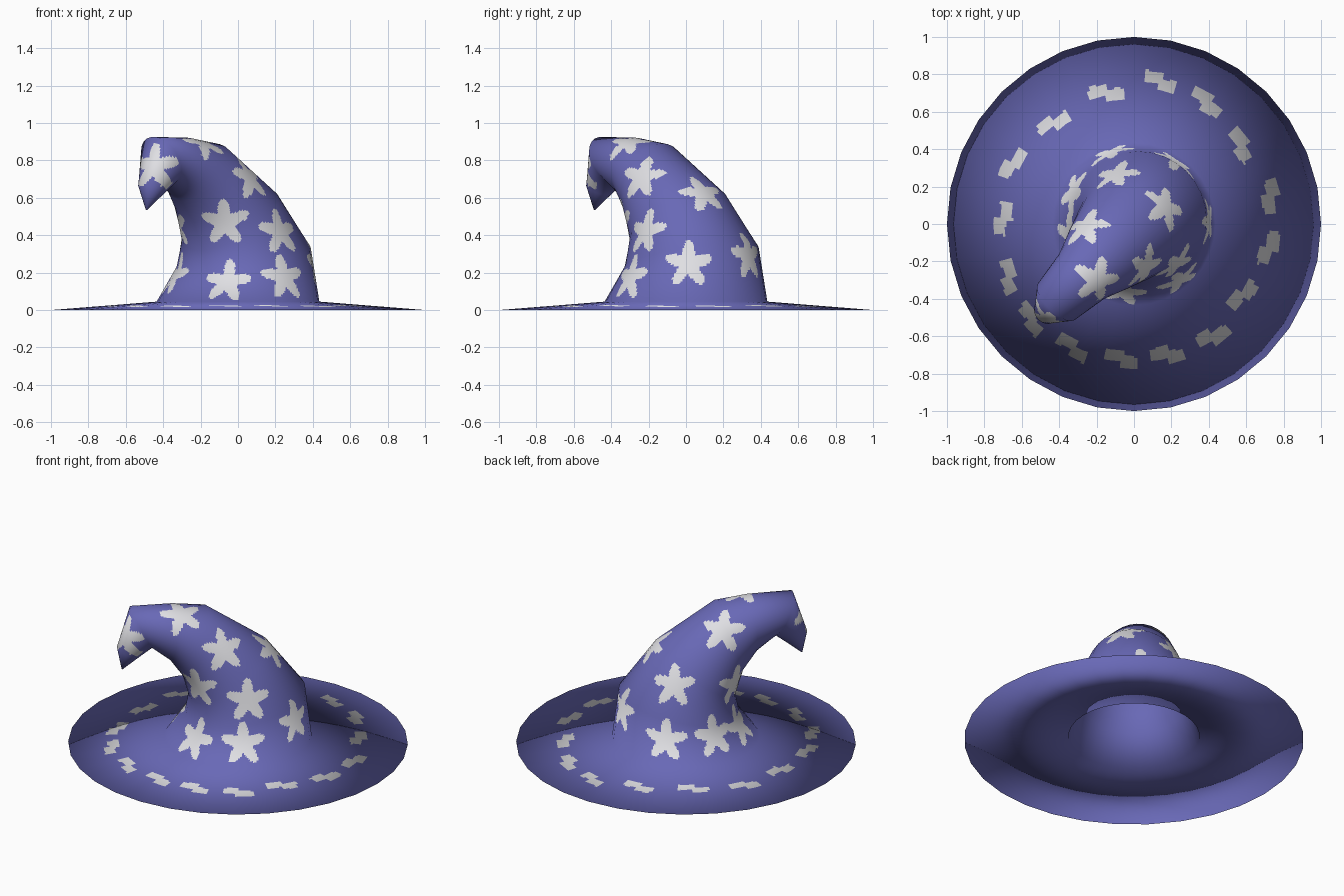
import bpy, math
from mathutils import Vector, Matrix

if "Cube" in bpy.data.objects:
    bpy.data.objects.remove(bpy.data.objects["Cube"])

SIDES, SUB = 32, 8          # sides of the hat, columns per side for the painted shapes

def material(name, rgb):
    m = bpy.data.materials.new(name)
    m.diffuse_color = (*rgb, 1)
    m.use_nodes = True
    m.node_tree.nodes["Principled BSDF"].inputs["Base Color"].default_value = m.diffuse_color
    return m

blue = material("indigo felt", (0.14, 0.14, 0.47))
white = material("pale grey", (0.74, 0.74, 0.77))

# Rings from inner hollow, under the brim, over the rim, up the crown to the tip:
# (centre on the x=y diagonal, height, radius, tilt in degrees, rows to next ring)
RINGS = [
    (-0.11, 0.60, 0.01, 45, 1),
    (-0.09, 0.57, 0.16, 45, 1),
    (-0.04, 0.45, 0.24, 33, 1),
    (0.03, 0.26, 0.315, 12, 1),
    (0.00, 0.025, 0.385, 0, 1),
    (0.00, 0.00, 1.00, 0, 48),      # rim
    (0.00, 0.045, 0.435, 0, 24),    # crown base
    (0.03, 0.285, 0.362, 12, 22),
    (-0.04, 0.485, 0.285, 35, 22),
    (-0.18, 0.68, 0.224, 70, 16),
    (-0.28, 0.752, 0.17, 85, 16),
    (-0.41, 0.80, 0.14, 116, 16),
    (-0.465, 0.645, 0.072, 155, 12),
    (-0.49, 0.535, 0.003, 155, 0),
]
RIM, BASE = 5, 6

def ring(c, z, r, tilt):
    rot = Matrix.Rotation(math.radians(tilt), 3, Vector((1, -1, 0)))
    out = []
    for k in range(SIDES):
        a = 2 * math.pi * k / SIDES
        out.append(Vector((c, c, z)) + rot @ Vector((r * math.cos(a), r * math.sin(a), 0)))
    return out

def grid_mesh(name, rows):
    n = len(rows[0])
    faces = [(i*n + k, i*n + (k+1) % n, (i+1)*n + (k+1) % n, (i+1)*n + k)
             for i in range(len(rows) - 1) for k in range(n)]
    faces.append(tuple(reversed(range(n))))
    faces.append(tuple(range((len(rows) - 1)*n, len(rows)*n)))
    me = bpy.data.meshes.new(name)
    me.from_pydata([v for row in rows for v in row], [], faces)
    me.update()
    return me

def refine(grid):
    """Split the coarse grid linearly, so its facets keep their outline."""
    around = [[row[k].lerp(row[(k+1) % SIDES], j / SUB) for k in range(SIDES) for j in range(SUB)]
              for row in grid]
    out, kinds = [], []
    for i, spec in enumerate(RINGS[:-1]):
        for j in range(spec[4]):
            out.append([a.lerp(b, j / spec[4]) for a, b in zip(around[i], around[i+1])])
            kinds.append(i)
    out.append(around[-1])
    return out, kinds

# Coarse shell supplies the smooth normals
coarse = [ring(*r[:4]) for r in RINGS]
tmp = grid_mesh("coarse", coarse)
norms = [[tmp.vertices[i*SIDES + k].normal.copy() for k in range(SIDES)] for i in range(len(RINGS))]
bpy.data.meshes.remove(tmp)

rows, kinds = refine(coarse)
nrows, _ = refine(norms)
me = grid_mesh("wizard_hat", rows)
hat = bpy.data.objects.new("pointed_hat", me)
bpy.context.collection.objects.link(hat)
me.materials.append(blue)
me.materials.append(white)

# Sort faces by part
n = SIDES * SUB
crown, brim = [], []
for f in me.polygons:
    f.use_smooth = True
    row = f.index // n
    if row < len(kinds):
        if kinds[row] >= BASE:
            crown.append((f, f.center.copy(), f.normal.copy()))
        elif kinds[row] == RIM:
            brim.append((f, f.center.copy()))

# Rounded stars on the crown: lower row, middle row, upper row
STARS = [
    (-0.07, -0.40, 0.18), (0.25, -0.31, 0.18), (0.40, 0.01, 0.24), (0.22, 0.33, 0.28),
    (-0.12, 0.38, 0.20), (-0.34, 0.18, 0.21), (-0.36, -0.08, 0.20),
    (-0.07, -0.31, 0.47), (0.22, -0.21, 0.42), (-0.10, 0.27, 0.50), (-0.31, -0.05, 0.45),
    (0.17, 0.10, 0.62), (0.05, -0.23, 0.71), (-0.26, 0.00, 0.80),
    (-0.20, -0.30, 0.88), (-0.44, -0.49, 0.77),
]
for s in STARS:
    s = Vector(s)
    _, c, nor = min(crown, key=lambda t: (t[1] - s).length_squared)
    side = Vector((0, 0, 1)).cross(nor).normalized()
    up = nor.cross(side)
    for f, p, fn in crown:
        d = p - c
        if d.length < 0.16 and fn.dot(nor) > 0:
            x, y = d.dot(side), d.dot(up)
            a = math.atan2(y, x) - math.pi / 2
            if math.hypot(x, y) < 0.095 + 0.036 * math.cos(5 * a):
                f.material_index = 1

# Ring of small stepped patches on the brim
PATCHES = [
    (0.14, 0.76), (-0.15, 0.70), (-0.43, 0.54), (-0.65, 0.32), (-0.70, 0.03), (-0.67, -0.28),
    (-0.55, -0.51), (-0.33, -0.66), (-0.07, -0.72), (0.18, -0.70), (0.42, -0.60), (0.58, -0.38),
    (0.72, -0.13), (0.73, 0.15), (0.57, 0.42), (0.39, 0.65),
]
for px, py in PATCHES:
    out = Vector((px, py, 0)).normalized()
    tan = Vector((-out.y, out.x, 0))
    for f, p in brim:
        d = p - Vector((px, py, 0))
        t, r = d.dot(tan), d.dot(out)
        if (abs(t - 0.04) < 0.05 and abs(r - 0.017) < 0.033) or \
           (abs(t + 0.04) < 0.05 and abs(r + 0.017) < 0.033):
            f.material_index = 1

me.normals_split_custom_set_from_vertices([v.normalized() for row in nrows for v in row])
